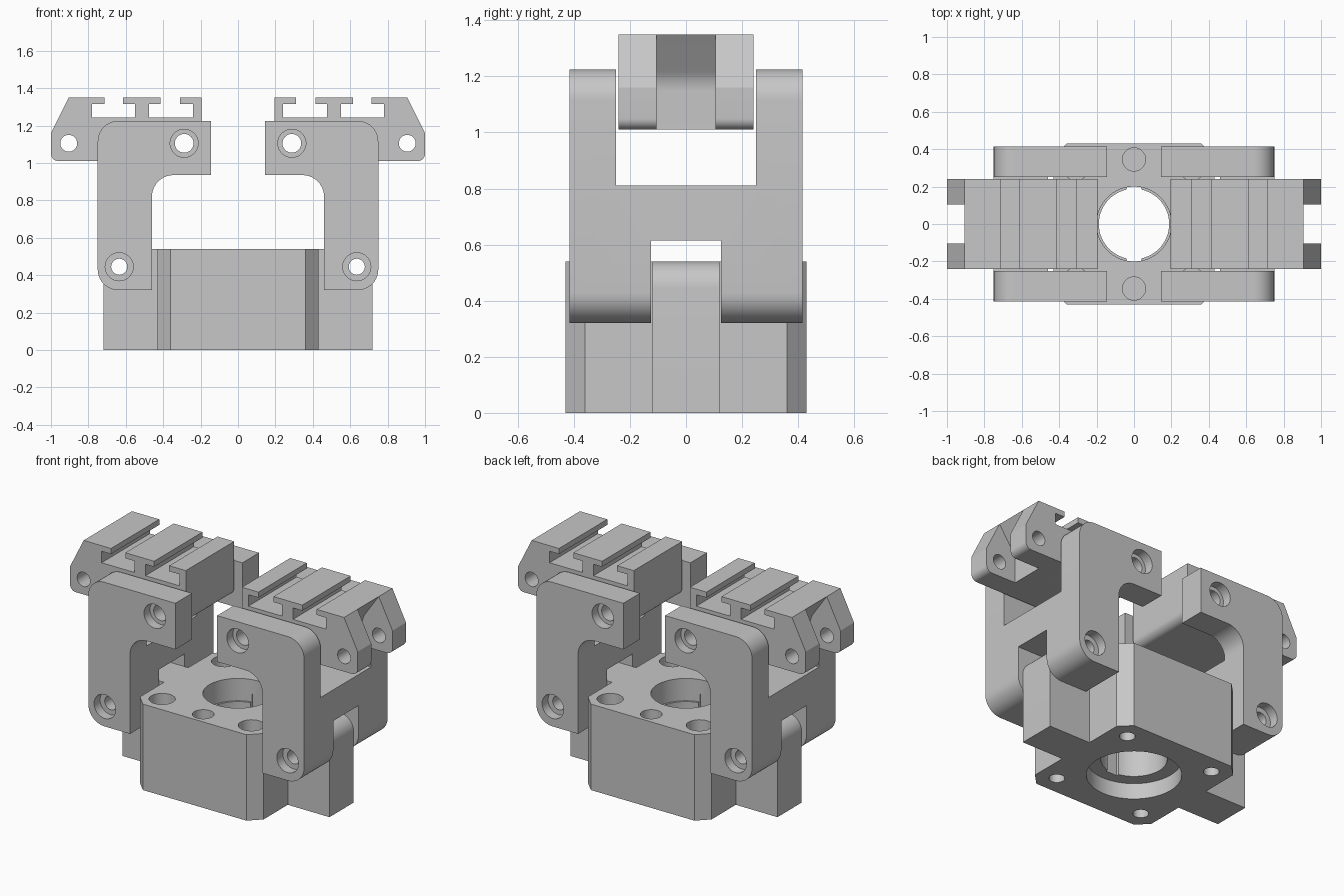
import bpy, bmesh, math
from mathutils import Vector

if "Cube" in bpy.data.objects:
    bpy.data.objects.remove(bpy.data.objects["Cube"])

grey = bpy.data.materials.new("machined_grey")
grey.diffuse_color = (0.57, 0.57, 0.57, 1)
grey.use_nodes = True
grey.node_tree.nodes["Principled BSDF"].inputs["Base Color"].default_value = grey.diffuse_color


def prism(name, pts, axis, lo, hi):
    """Extrude a closed outline along y (outline in xz) or z (outline in xy)."""
    bm = bmesh.new()
    place = (lambda p, h: (p[0], h, p[1])) if axis == 'y' else (lambda p, h: (p[0], p[1], h))
    a = [bm.verts.new(place(p, lo)) for p in pts]
    b = [bm.verts.new(place(p, hi)) for p in pts]
    bm.faces.new(a)
    bm.faces.new(b)
    n = len(pts)
    for i in range(n):
        bm.faces.new((a[i], a[(i + 1) % n], b[(i + 1) % n], b[i]))
    bmesh.ops.recalc_face_normals(bm, faces=bm.faces)
    me = bpy.data.meshes.new(name)
    bm.to_mesh(me)
    bm.free()
    me.materials.append(grey)
    ob = bpy.data.objects.new(name, me)
    bpy.context.collection.objects.link(ob)
    return ob


def rounded(corners, steps=10):
    """Outline from (a, b) or (a, b, radius) corners."""
    out = []
    for i, c in enumerate(corners):
        p = Vector(c[:2])
        if len(c) < 3:
            out.append(p)
            continue
        u = (Vector(corners[i - 1][:2]) - p).normalized()
        v = (Vector(corners[(i + 1) % len(corners)][:2]) - p).normalized()
        half = u.angle(v) / 2
        t = c[2] / math.tan(half)
        o = p + (u + v).normalized() * c[2] / math.sin(half)
        s, e = p + u * t - o, p + v * t - o
        phi = s.angle(e)
        for k in range(steps + 1):
            f = k / steps
            out.append(o + (s * math.sin((1 - f) * phi) + e * math.sin(f * phi)) / math.sin(phi))
    return out


def rod(x, b, r, axis, lo, hi, n=40):
    pts = [(x + r * math.cos(2 * math.pi * i / n), b + r * math.sin(2 * math.pi * i / n))
           for i in range(n)]
    return prism("cutter", pts, axis, lo, hi)


def box(x0, x1, y0, y1, z0, z1):
    return prism("cutter", [(x0, y0), (x1, y0), (x1, y1), (x0, y1)], 'z', z0, z1)


def combine(ob, tools, op='DIFFERENCE'):
    """Apply booleans one at a time and remove the tool objects."""
    for t in tools:
        m = ob.modifiers.new("cut", 'BOOLEAN')
        m.operation, m.solver, m.object = op, 'EXACT', t
        dg = bpy.context.evaluated_depsgraph_get()
        me = bpy.data.meshes.new_from_object(ob.evaluated_get(dg))
        ob.modifiers.clear()
        ob.data = me
        bpy.data.objects.remove(t)


# Base block: chamfered body with a rounded hinge tab on each side
W, C, H = 0.43, 0.36, 0.54
base = prism("base_block", [(-C, -W), (C, -W), (W, -C), (W, C), (C, W), (-C, W), (-W, C), (-W, -C)],
             'z', 0, H)
tabs = prism("tabs", rounded([(-0.72, 0), (0.72, 0), (0.72, H, 0.095), (-0.72, H, 0.095)]),
             'y', -0.12, 0.12)
combine(base, [tabs], 'UNION')

# Base bores: stepped centre bore with key notches, bolt holes, hinge holes
cuts = [rod(0, 0, 0.27, 'z', -0.1, 0.1, 64), rod(0, 0, 0.188, 'z', -0.1, 0.7, 64),
        rod(0, 0, 0.2, 'z', 0.4, 0.7, 64), box(-0.04, 0.04, -0.2, 0.2, 0.05, 0.45)]
for sy in (-1, 1):
    cuts.append(rod(0, sy * 0.345, 0.062, 'z', 0.34, 0.7))
    for sx in (-1, 1):
        cuts += [rod(sx * 0.31, sy * 0.31, 0.075, 'z', 0.34, 0.7),
                 rod(sx * 0.31, sy * 0.31, 0.045, 'z', -0.1, 0.7)]
cuts += [rod(sx * 0.635, 0.445, 0.043, 'y', -0.5, 0.5) for sx in (-1, 1)]
combine(base, cuts)

# Hinged bracket: hooked side profile, slotted top and bottom
bracket = prism("right_bracket", rounded([
    (0.46, 0.32), (0.75, 0.32, 0.11), (0.75, 1.225, 0.11), (0.145, 1.225),
    (0.145, 0.935), (0.46, 0.935, 0.115)]), 'y', -0.415, 0.415)
cuts = [box(0, 1, -0.25, 0.25, 0.81, 1.4), box(0.3, 1, -0.125, 0.125, 0.2, 0.615)]
for x, z, r in ((0.635, 0.445, 0.043), (0.288, 1.105, 0.05)):
    cuts += [rod(x, z, r, 'y', -0.6, 0.6),
             rod(x, z, 0.075, 'y', -0.6, -0.355), rod(x, z, 0.075, 'y', 0.355, 0.6)]
combine(bracket, cuts)

# Jaw: two T-slots on top, chamfered outer end
outline = [(0.195, 1.01, 0.05), (1.0, 1.01, 0.04), (1.0, 1.16), (0.905, 1.35)]
for a, b, c, d in ((0.78, 0.715, 0.615, 0.55), (0.475, 0.415, 0.31, 0.24)):
    outline += [(b, 1.35), (b, 1.315), (a, 1.315), (a, 1.243),
                (d, 1.243), (d, 1.315), (c, 1.315), (c, 1.35)]
outline.append((0.195, 1.35))
jaw = prism("right_jaw", rounded(outline), 'y', -0.24, 0.24)
# Clevis gap with a curved back, pivot hole and lug hole
gap = prism("cutter", rounded([(0.79, 0.9), (0.79, 1.185, 0.12), (0.905, 1.35), (0.94, 1.4),
                               (1.1, 1.4), (1.1, 0.9)]), 'y', -0.105, 0.105)
combine(jaw, [gap, rod(0.905, 1.105, 0.045, 'y', -0.5, 0.5),
              rod(0.288, 1.105, 0.05, 'y', -0.5, 0.5)])

# Opposite side
for ob in (bracket, jaw):
    twin = bpy.data.objects.new(ob.name.replace("right", "left"), ob.data)
    twin.rotation_euler.z = math.pi
    bpy.context.collection.objects.link(twin)

# Smooth curved walls, keep machined edges crisp
for ob in (base, bracket, jaw):
    bpy.ops.object.select_all(action='DESELECT')
    ob.select_set(True)
    bpy.context.view_layer.objects.active = ob
    bpy.ops.object.shade_smooth_by_angle(angle=math.radians(25))
